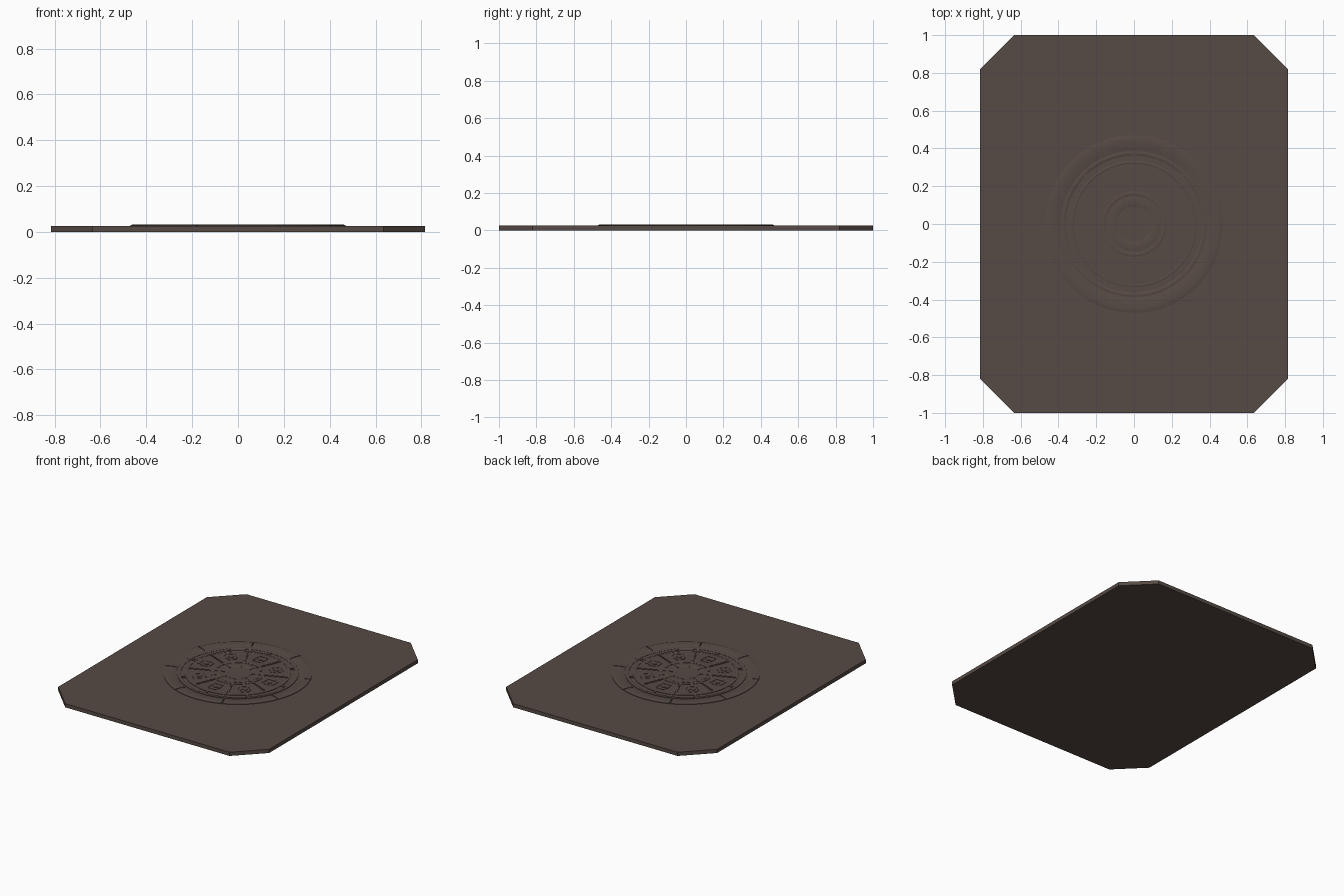
import bpy, bmesh, math
from mathutils import Matrix

if "Cube" in bpy.data.objects:
    bpy.data.objects.remove(bpy.data.objects["Cube"])

TOP = 0.026      # top of the slab
SINK = 0.02      # relief parts are seated slightly inside the slab

stone = bpy.data.materials.new("dark brown stone")
stone.diffuse_color = (0.095, 0.07, 0.058, 1)
stone.use_nodes = True
stone.node_tree.nodes["Principled BSDF"].inputs["Base Color"].default_value = stone.diffuse_color


def finish(name, bm, smooth=False):
    bmesh.ops.recalc_face_normals(bm, faces=bm.faces[:])
    me = bpy.data.meshes.new(name)
    bm.to_mesh(me)
    bm.free()
    me.materials.append(stone)
    ob = bpy.data.objects.new(name, me)
    bpy.context.collection.objects.link(ob)
    if smooth:
        bpy.ops.object.select_all(action='DESELECT')
        ob.select_set(True)
        bpy.context.view_layer.objects.active = ob
        bpy.ops.object.shade_smooth_by_angle(angle=math.radians(25))
    return ob


def sweep(bm, profile, a0, a1, steps):
    """Sweep a closed (radius, z) profile around z, capped unless a full turn."""
    full = abs(a1 - a0 - 2 * math.pi) < 1e-6
    rings = []
    for i in range(steps if full else steps + 1):
        a = a0 + (a1 - a0) * i / steps
        rings.append([bm.verts.new((r * math.cos(a), r * math.sin(a), z)) for r, z in profile])
    n = len(profile)
    for i in range(steps):
        p, q = rings[i], rings[(i + 1) % len(rings)]
        for j in range(n):
            k = (j + 1) % n
            bm.faces.new((p[j], p[k], q[k], q[j]))
    if not full:
        bm.faces.new(rings[0])
        bm.faces.new(rings[-1])


def ring(name, profile, steps=96):
    bm = bmesh.new()
    sweep(bm, profile, 0, 2 * math.pi, steps)
    return finish(name, bm, True)


def bar(bm, angle, r, length, width, top, side=0, turn=0):
    """Box centred at radius r on a spoke, shifted sideways and turned."""
    m = (Matrix.Rotation(angle, 4, 'Z') @ Matrix.Translation((r, side, (SINK + top) / 2))
         @ Matrix.Rotation(turn, 4, 'Z') @ Matrix.Diagonal((length, width, top - SINK, 1)))
    bmesh.ops.create_cube(bm, size=1, matrix=m)


EIGHTH = math.pi / 4

# Slab with clipped corners
bm = bmesh.new()
outline = [(0.815, -0.82), (0.815, 0.82), (0.635, 1), (-0.635, 1),
           (-0.815, 0.82), (-0.815, -0.82), (-0.635, -1), (0.635, -1)]
face = bm.faces.new([bm.verts.new((x, y, 0)) for x, y in outline])
ext = bmesh.ops.extrude_face_region(bm, geom=[face])
for v in ext["geom"]:
    if isinstance(v, bmesh.types.BMVert):
        v.co.z = TOP
finish("slab", bm)

# Outer rim in eight segments with narrow joints
rim = [(0.47, SINK), (0.47, 0.0295), (0.462, 0.0315), (0.445, 0.0325), (0.425, 0.0318),
       (0.405, 0.0298), (0.388, 0.027), (0.388, SINK)]
bm = bmesh.new()
for k in range(8):
    mid = k * EIGHTH
    sweep(bm, rim, mid - EIGHTH / 2 + 0.006, mid + EIGHTH / 2 - 0.006, 14)
finish("rim_segments", bm, True)

# Concentric bands
ring("outer_band", [(0.385, SINK), (0.385, 0.0295), (0.38, 0.031), (0.37, 0.031),
                    (0.362, 0.0275), (0.362, SINK)])
ring("panel_border", [(0.335, SINK), (0.335, 0.029), (0.33, 0.0305), (0.323, 0.0305),
                      (0.32, 0.029), (0.32, SINK)])
ring("inner_band", [(0.172, SINK), (0.172, 0.03), (0.168, 0.0315), (0.158, 0.0315),
                    (0.152, 0.0295), (0.152, SINK)], 64)
ring("hub_band", [(0.142, SINK), (0.142, 0.029), (0.138, 0.03), (0.1, 0.03),
                  (0.092, 0.0275), (0.092, SINK)], 64)

# Flat panel disc and central hub
for name, r, top in (("panel_disc", 0.322, 0.028), ("hub_disc", 0.086, 0.029)):
    bm = bmesh.new()
    bmesh.ops.create_cone(bm, cap_ends=True, segments=64, radius1=r, radius2=r,
                          depth=top - SINK, matrix=Matrix.Translation((0, 0, (top + SINK) / 2)))
    finish(name, bm)

# Double spokes between panels, and short pegs around the bands
bm = bmesh.new()
for k in range(8):
    for s in (-0.005, 0.005):
        bar(bm, (k + 0.5) * EIGHTH, 0.246, 0.152, 0.004, 0.0302, s)
finish("panel_spokes", bm)

bm = bmesh.new()
for k in range(8):
    bar(bm, k * EIGHTH, 0.355, 0.046, 0.016, 0.031)
finish("outer_pegs", bm)

bm = bmesh.new()
for k in range(8):
    bar(bm, (k + 0.5) * EIGHTH, 0.12, 0.07, 0.006, 0.0312)
    bar(bm, k * EIGHTH, 0.147, 0.014, 0.012, 0.031)
finish("inner_pegs", bm)

# Plain abstract carved ornament in each panel
bm = bmesh.new()
for k in range(8):
    a = k * EIGHTH
    bar(bm, a, 0.247, 0.03, 0.03, 0.0302, turn=EIGHTH)
    for r in (0.208, 0.286):
        bar(bm, a, r, 0.01, 0.06, 0.0302)
    for s in (-0.034, 0.034):
        bar(bm, a, 0.247, 0.045, 0.009, 0.0302, s)
finish("panel_ornaments", bm)
